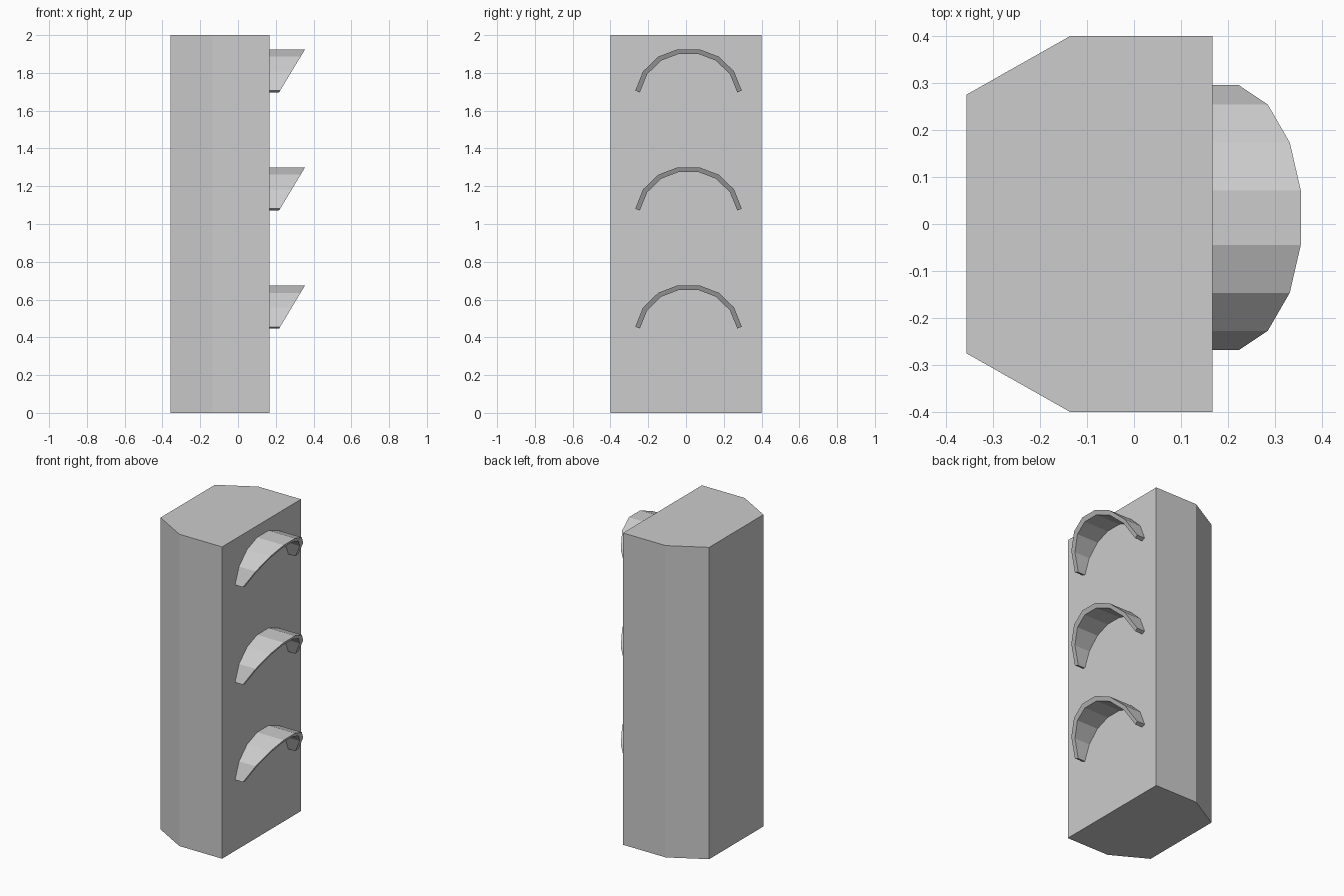
import bpy
import bmesh

cube = bpy.data.objects.get("Cube")
if cube:
    bpy.data.objects.remove(cube, do_unlink=True)

# One flat grey
grey = bpy.data.materials.new("plain_grey")
grey.use_nodes = True
colour = (0.604, 0.604, 0.604, 1)
grey.diffuse_color = colour
grey.node_tree.nodes["Principled BSDF"].inputs["Base Color"].default_value = colour


def loft(name, start, end):
    """Closed solid between two matching outlines."""
    bm = bmesh.new()
    a = [bm.verts.new(p) for p in start]
    b = [bm.verts.new(p) for p in end]
    bm.faces.new(a)
    bm.faces.new(b[::-1])
    for i in range(len(a)):
        j = (i + 1) % len(a)
        bm.faces.new((a[j], a[i], b[i], b[j]))
    bmesh.ops.recalc_face_normals(bm, faces=bm.faces)
    mesh = bpy.data.meshes.new(name)
    bm.to_mesh(mesh)
    bm.free()
    mesh.materials.append(grey)
    obj = bpy.data.objects.new(name, mesh)
    bpy.context.collection.objects.link(obj)
    return obj


# Tall housing with two chamfered rear corners
FACE_X = 0.167
half = [(FACE_X, 0.4), (-0.136, 0.4), (-0.357, 0.275)]
plan = half + [(x, -y) for x, y in reversed(half)]
loft("housing", [(x, y, 0) for x, y in plan], [(x, y, 2) for x, y in plan])

# Arched visors: half arcs as (distance from middle, drop from the crown)
outer = [(0.058, 0), (0.16, 0.039), (0.241, 0.117), (0.282, 0.219)]
inner = [(0.053, 0.025), (0.145, 0.06), (0.219, 0.132), (0.258, 0.228)]
MID_Y = 0.0135


def arch(points):
    return [(-y, d) for y, d in reversed(points)] + points


section = arch(outer) + arch(inner)[::-1]
for label, crown in (("lower", 0.675), ("middle", 1.3), ("upper", 1.925)):
    # The front rim is cut back along a slope
    back = [(FACE_X - 0.005, MID_Y + y, crown - d) for y, d in section]
    rim = [(0.355 - 0.602 * d, MID_Y + y, crown - d) for y, d in section]
    loft(label + "_visor", back, rim)
